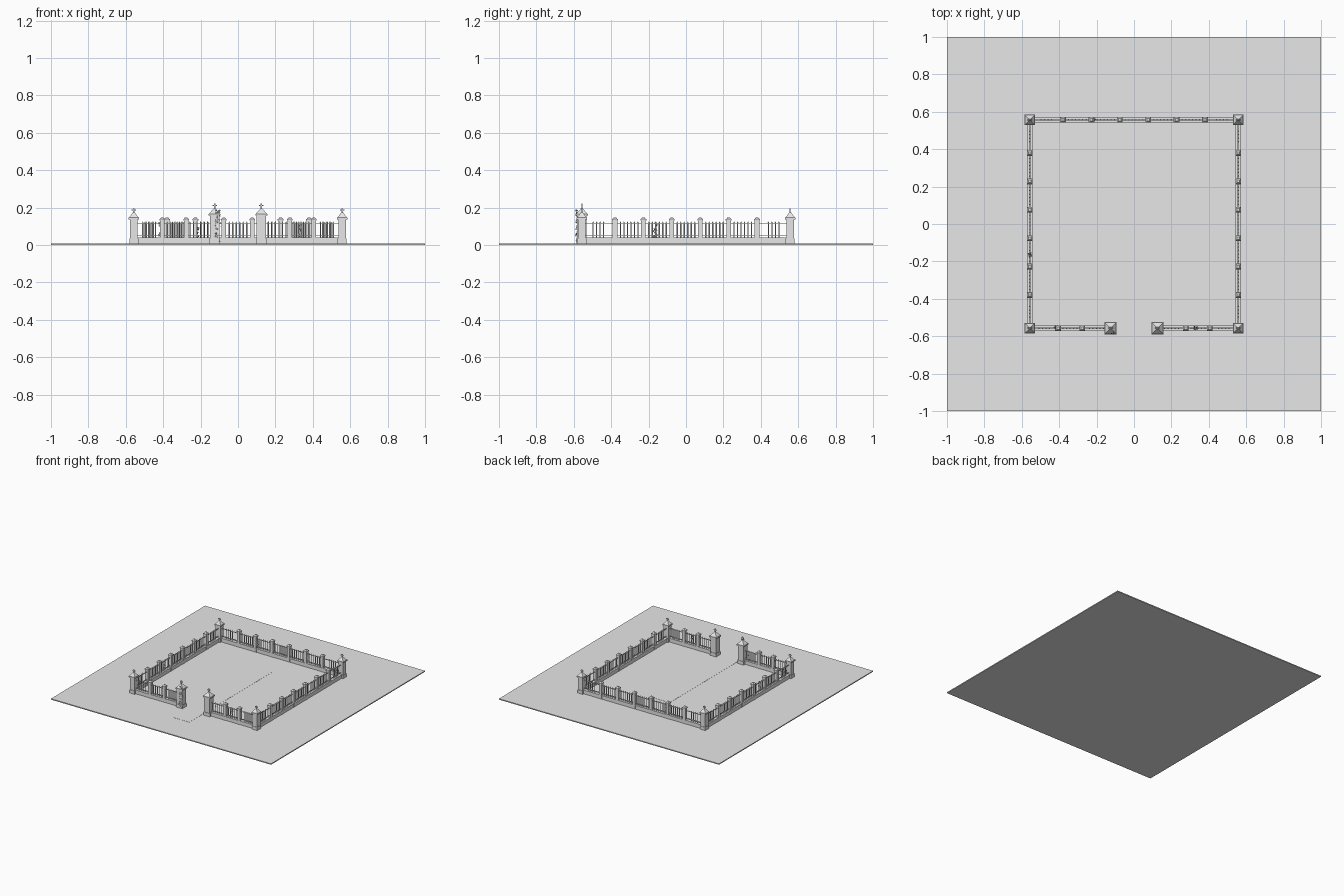
import bpy, bmesh, math, random
from mathutils import Matrix, Vector

cube = bpy.data.objects.get("Cube")
if cube:
    bpy.data.objects.remove(cube, do_unlink=True)
random.seed(4)

stone = bpy.data.materials.new("plain_grey")
stone.use_nodes = True
stone.diffuse_color = (0.8, 0.8, 0.8, 1)
stone.node_tree.nodes["Principled BSDF"].inputs["Base Color"].default_value = (0.8, 0.8, 0.8, 1)

GROUND = 0.008
SIDE = 0.557


def box(bm, x, y, z0, z1, wx, wy):
    m = Matrix.Translation((x, y, (z0 + z1) / 2)) @ Matrix.Diagonal((wx, wy, z1 - z0, 1))
    bmesh.ops.create_cube(bm, size=1, matrix=m)


def frustum(bm, z0, z1, w0, w1, sides=4):
    turn = Matrix.Rotation(math.pi / sides, 4, "Z")
    k = 1 / (2 * math.cos(math.pi / sides))
    bmesh.ops.create_cone(bm, cap_ends=True, segments=sides, radius1=w0 * k, radius2=w1 * k,
                          depth=z1 - z0, matrix=Matrix.Translation((0, 0, (z0 + z1) / 2)) @ turn)


def mesh_from(bm, name):
    me = bpy.data.meshes.new(name)
    bm.to_mesh(me)
    bm.free()
    me.materials.append(stone)
    return me


def place(name, me, loc=(0, 0, 0), angle=0):
    ob = bpy.data.objects.new(name, me)
    ob.location = loc
    ob.rotation_euler.z = angle
    bpy.context.collection.objects.link(ob)
    return ob


# Ground slab and path
bm = bmesh.new()
box(bm, 0, 0, 0, GROUND, 2, 2)
place("ground", mesh_from(bm, "ground"))
bm = bmesh.new()
box(bm, 0, -0.21, GROUND, GROUND + 0.001, 0.165, 1.08)
place("path", mesh_from(bm, "path"))


# Pillar with plinth, stepped cap, hipped roof and a flat cross
def pillar_mesh(name, w, top, tip):
    bm = bmesh.new()
    roof = top + 0.028
    box(bm, 0, 0, GROUND, 0.035, w * 1.15, w * 1.15)
    box(bm, 0, 0, 0.035, top - 0.01, w, w)
    box(bm, 0, 0, top - 0.01, top, w * 1.3, w * 1.3)
    frustum(bm, top, roof, w * 1.2, w * 0.2)
    box(bm, 0, 0, roof - 0.002, tip, 0.007, 0.006)
    arm = roof + (tip - roof) * 0.6
    box(bm, 0, 0, arm - 0.0035, arm + 0.0035, 0.023, 0.006)
    return mesh_from(bm, name)


corner = pillar_mesh("corner_pillar", 0.042, 0.147, 0.195)
gate = pillar_mesh("gate_pillar", 0.05, 0.167, 0.222)
for sx in (-1, 1):
    place("gate_pillar", gate, (sx * 0.125, -SIDE, 0))
    for sy in (-1, 1):
        place("corner_pillar", corner, (sx * SIDE, sy * SIDE, 0))

# Small fence post with a bevelled cap
bm = bmesh.new()
box(bm, 0, 0, GROUND, 0.132, 0.025, 0.025)
box(bm, 0, 0, 0.132, 0.138, 0.031, 0.031)
frustum(bm, 0.138, 0.148, 0.029, 0.012)
post = mesh_from(bm, "fence_post")

# Iron bar with a pointed tip
bm = bmesh.new()
frustum(bm, 0.036, 0.117, 0.0055, 0.0055, 6)
frustum(bm, 0.117, 0.126, 0.0075, 0.001, 6)
bar = mesh_from(bm, "fence_bar")


# A straight run of fence: low wall, rails, posts and centred groups of bars
def fence_run(name, stops, offset, angle, counts):
    turn = Matrix.Rotation(angle, 4, "Z")
    a, b = stops[0], stops[-1]
    mid, length = (a + b) / 2, b - a
    bm = bmesh.new()
    box(bm, mid, offset, GROUND, 0.034, length, 0.022)
    box(bm, mid, offset, 0.034, 0.04, length, 0.027)
    place(name + "_wall", mesh_from(bm, name + "_wall"), angle=angle)
    bm = bmesh.new()
    for z in (0.05, 0.112):
        box(bm, mid, offset, z, z + 0.004, length, 0.005)
    place(name + "_rails", mesh_from(bm, name + "_rails"), angle=angle)
    for x in stops[1:-1]:
        place(name + "_post", post, turn @ Vector((x, offset, 0)), angle)
    for left, right, n in zip(stops, stops[1:], counts):
        for i in range(n):
            x = (left + right) / 2 + (i - (n - 1) / 2) * 0.0187
            place(name + "_bar", bar, turn @ Vector((x, offset, 0)), angle)


inner = [0.152 * (i - 2.5) for i in range(6)]
long_stops = [-SIDE] + inner + [SIDE]
long_counts = [4, 6, 6, 6, 6, 6, 4]
fence_run("back_fence", long_stops, SIDE, 0, long_counts)
fence_run("right_fence", long_stops, SIDE, math.pi / 2, long_counts)
fence_run("left_fence", long_stops, SIDE, -math.pi / 2, long_counts)
half = [0.125, 0.277, 0.405, SIDE]
fence_run("front_left_fence", half, -SIDE, 0, [5, 5, 4])
fence_run("front_right_fence", [-x for x in reversed(half)], -SIDE, 0, [4, 5, 5])


# Climbing ivy made of small scattered leaves
def ivy(name, x, y, z0, z1, wx, wy, count):
    bm = bmesh.new()
    for _ in range(count):
        spot = Vector((x + random.uniform(-wx, wx), y + random.uniform(-wy, wy),
                       random.uniform(z0, z1)))
        tilt = Matrix.Rotation(random.uniform(0.6, 2.4), 4, "X")
        spin = Matrix.Rotation(random.uniform(0, math.tau), 4, "Z")
        bmesh.ops.create_circle(bm, cap_ends=True, segments=4, radius=0.0055,
                                matrix=Matrix.Translation(spot) @ spin @ tilt)
    place(name, mesh_from(bm, name))


ivy("gate_ivy", -0.108, -0.584, 0.02, 0.19, 0.012, 0.005, 60)
ivy("front_left_ivy", 0.33, -SIDE, 0.03, 0.115, 0.009, 0.009, 28)
ivy("front_right_ivy", -0.415, -SIDE, 0.04, 0.12, 0.008, 0.012, 24)
ivy("right_ivy", -SIDE, -0.165, 0.04, 0.12, 0.009, 0.01, 28)
ivy("back_ivy", -0.215, SIDE, 0.04, 0.11, 0.007, 0.009, 16)
